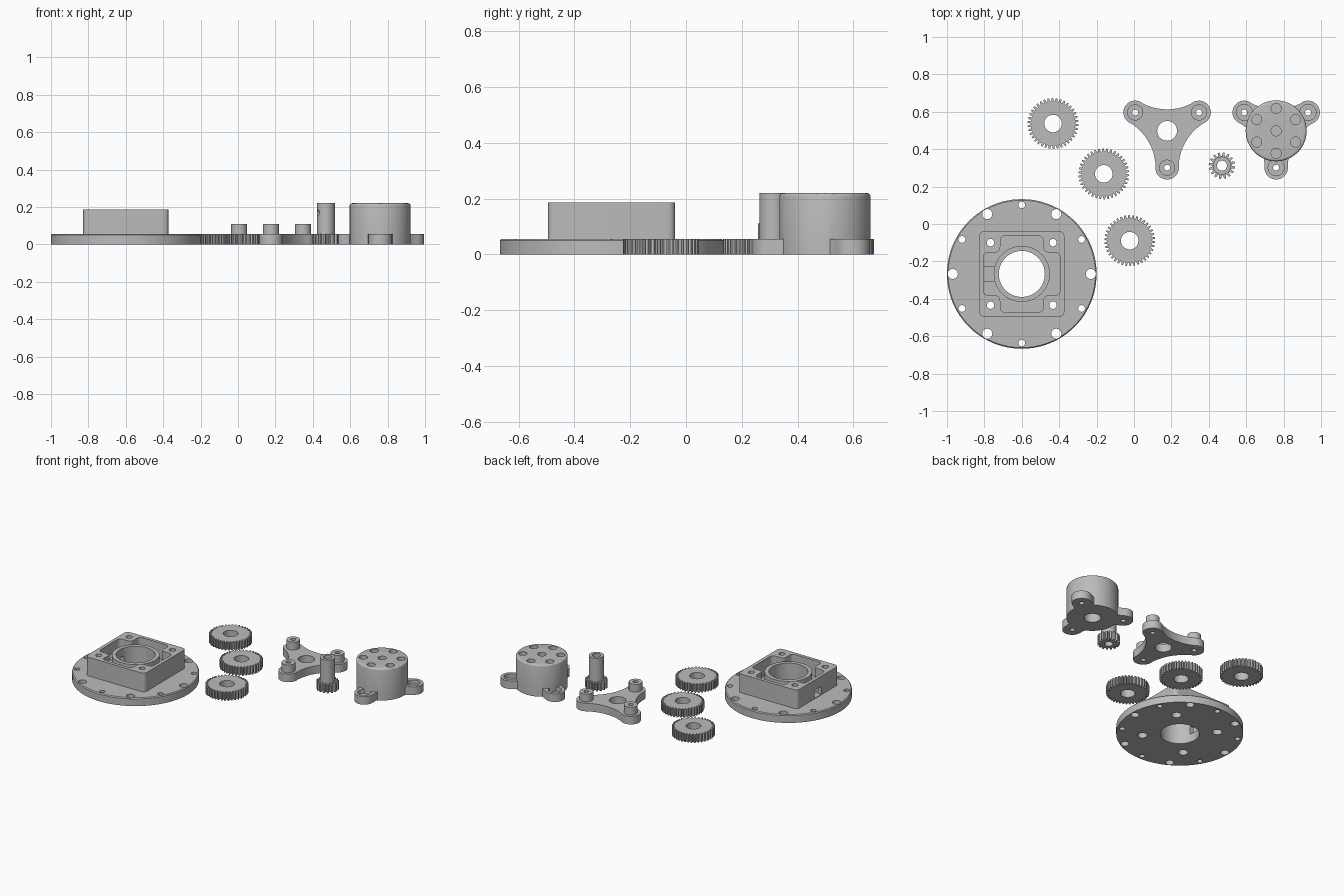
import bpy, bmesh
from math import sin, cos, pi, radians, atan2
from mathutils import Vector, Matrix

if "Cube" in bpy.data.objects:
    bpy.data.objects.remove(bpy.data.objects["Cube"])

grey = bpy.data.materials.new("machined grey")
grey.use_nodes = True
grey.diffuse_color = (0.5, 0.5, 0.5, 1)
grey.node_tree.nodes["Principled BSDF"].inputs["Base Color"].default_value = (0.5, 0.5, 0.5, 1)

T = 0.056  # common plate thickness


def polar(r, deg, c=(0, 0)):
    return Vector((c[0] + r * cos(radians(deg)), c[1] + r * sin(radians(deg))))


def circle(r, c=(0, 0), n=32):
    return [polar(r, 360 * i / n, c) for i in range(n)]


def rounded(points, r, steps=5):
    """Round every corner of a polygon."""
    out = []
    for i, p in enumerate(points):
        p = Vector(p)
        a = p + (Vector(points[i - 1]) - p).normalized() * r
        b = p + (Vector(points[(i + 1) % len(points)]) - p).normalized() * r
        for k in range(steps + 1):
            t = k / steps
            out.append(a * (1 - t) ** 2 + p * 2 * t * (1 - t) + b * t * t)
    return out


def prism(name, outline, z0, z1, bevel=0, segments=1):
    bm = bmesh.new()
    base = bm.faces.new([bm.verts.new((p[0], p[1], z0)) for p in outline])
    ext = bmesh.ops.extrude_face_region(bm, geom=[base])["geom"]
    bmesh.ops.translate(bm, verts=[v for v in ext if isinstance(v, bmesh.types.BMVert)],
                        vec=(0, 0, z1 - z0))
    bmesh.ops.recalc_face_normals(bm, faces=bm.faces)
    if bevel:
        rim = [e for e in bm.edges if all(abs(v.co.z - z1) < 1e-5 for v in e.verts)]
        bmesh.ops.bevel(bm, geom=rim, offset=bevel, segments=segments, profile=0.5,
                        affect='EDGES')
    mesh = bpy.data.meshes.new(name)
    bm.to_mesh(mesh)
    bm.free()
    obj = bpy.data.objects.new(name, mesh)
    bpy.context.collection.objects.link(obj)
    mesh.materials.append(grey)
    return obj


def combine(obj, tool, operation='DIFFERENCE'):
    mod = obj.modifiers.new("shape", 'BOOLEAN')
    mod.operation, mod.object, mod.solver = operation, tool, 'EXACT'
    bpy.context.view_layer.objects.active = obj
    bpy.ops.object.modifier_apply(modifier=mod.name)
    bpy.data.objects.remove(tool)


def add(obj, outline, z0, z1, **kw):
    combine(obj, prism("piece", outline, z0, z1, **kw), 'UNION')


def cut(obj, outline, z0, z1):
    combine(obj, prism("cutter", outline, z0, z1), 'DIFFERENCE')


def hole(obj, r, c=(0, 0), z0=-0.1, z1=0.5, n=24):
    cut(obj, circle(r, c, n), z0, z1)


def finish(obj, x, y):
    obj.location = (x, y, 0)
    bpy.ops.object.select_all(action='DESELECT')
    obj.select_set(True)
    bpy.context.view_layer.objects.active = obj
    bpy.ops.object.shade_smooth_by_angle(angle=radians(30))


def gear_outline(teeth, root, tip):
    step = 360 / teeth
    profile = ((root, 0), (root, 0.28), (tip, 0.46), (tip, 0.82))
    return [polar(r, step * (i + f)) for i in range(teeth) for r, f in profile]


LOBES = (30, 150, 270)
REACH, LOBE_R, FILLET, WAIST = 0.197, 0.063, 0.285, 0.115


def trefoil():
    """Three round lobes joined by concave arcs."""
    out = []
    for a in LOBES:
        lobe = polar(REACH, a)
        before, after = (polar(WAIST + FILLET, a + s) for s in (-60, 60))
        # rounded end between the two tangent points
        tangent = lobe - before
        half = abs((atan2(tangent.y, tangent.x) - radians(a) + pi) % (2 * pi) - pi)
        half = pi - half
        out += [polar(LOBE_R, a - 180 / pi * half + 360 / pi * half * i / 20, lobe)
                for i in range(21)]
        # concave arc toward the next lobe
        nxt = polar(REACH, a + 120)
        d0, d1 = lobe - after, nxt - after
        a0 = atan2(d0.y, d0.x)
        sweep = (atan2(d1.y, d1.x) - a0 + pi) % (2 * pi) - pi
        out += [after + Vector((cos(a0 + sweep * i / 16), sin(a0 + sweep * i / 16))) * FILLET
                for i in range(1, 16)]
    return out


# Motor mount: flange, square housing, cavity, inner collar
mount = prism("motor_mount", circle(0.4, n=96), 0, T, bevel=0.006)
h, c, w = 0.228, 0.205, 0.115
add(mount, rounded([(-h, -h), (h, -h), (h, h), (-h, h)], 0.03), 0.03, 0.186)
plus = [(-w, -c), (w, -c), (w, -w), (c, -w), (c, w), (w, w),
        (w, c), (-w, c), (-w, w), (-c, w), (-c, -w), (-w, -w)]
cut(mount, rounded(plus, 0.03), 0.075, 0.3)
add(mount, circle(0.15, n=64), 0.05, 0.172)
hole(mount, 0.123, n=64)
# Cable slot through one wall
cut(mount, [(-0.3, -0.037), (-0.1, -0.037), (-0.1, 0.037), (-0.3, 0.037)], 0.06, 0.115)
for i in range(12):
    hole(mount, 0.018 if i % 2 else 0.027, polar(0.369, 30 * i))
for sx in (-1, 1):
    for sy in (-1, 1):
        corner = (0.167 * sx, 0.167 * sy)
        hole(mount, 0.02, corner)
        hole(mount, 0.031, corner, z1=0.04)
finish(mount, -0.6, -0.267)

# Planet gears
for i, (x, y) in enumerate(((-0.433, 0.537), (-0.162, 0.268), (-0.023, -0.089))):
    gear = prism(f"planet_gear_{i + 1}", gear_outline(38, 0.119, 0.136), 0, T)
    hole(gear, 0.047, n=32)
    finish(gear, x, y)

# Sun gear with a hollow shaft and set screw hole
sun = prism("sun_gear", gear_outline(16, 0.052, 0.071), 0, T)
add(sun, circle(0.048), 0.03, 0.22)
hole(sun, 0.027)
screw = prism("cutter", circle(0.015, n=16), 0, 0.1)
screw.data.transform(Matrix.Translation((0, 0, 0.17)) @ Matrix.Rotation(radians(205), 4, 'Z')
                     @ Matrix.Rotation(pi / 2, 4, 'Y'))
combine(sun, screw)
finish(sun, 0.47, 0.312)

# Planet carrier with three standoffs
carrier = prism("planet_carrier", trefoil(), 0, T)
for a in LOBES:
    add(carrier, circle(0.043, polar(REACH, a)), 0.03, 0.11)
    hole(carrier, 0.016, polar(REACH, a))
hole(carrier, 0.053, n=32)
finish(carrier, 0.177, 0.498)

# Output hub: lobed foot, drum, counterbored lobes and bolt circle
hub = prism("output_hub", trefoil(), 0, T)
for a in LOBES:
    hole(hub, 0.043, polar(REACH, a), z0=0.028)
    hole(hub, 0.016, polar(REACH, a))
add(hub, circle(0.163, n=64), 0, 0.22, bevel=0.012, segments=3)
for a in LOBES:
    hole(hub, 0.016, polar(REACH, a), z1=0.05)
for i in range(6):
    hole(hub, 0.027, polar(0.12, 30 + 60 * i), z0=0.165)
hole(hub, 0.027, z0=0.165)
hole(hub, 0.053, z1=0.14, n=32)
finish(hub, 0.76, 0.498)
